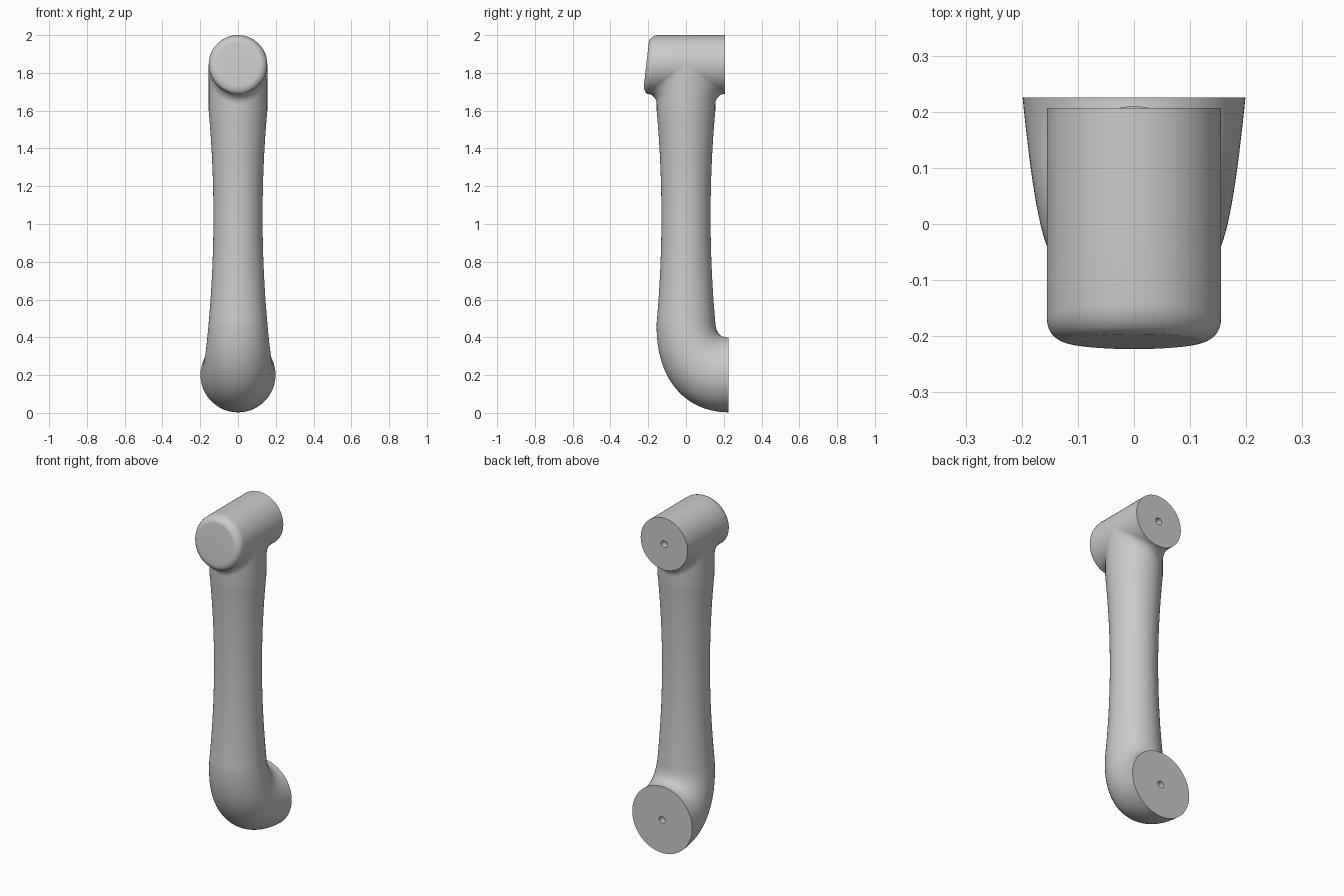
import bpy, bmesh
from math import sin, cos, pi, sqrt
from mathutils import Vector

if "Cube" in bpy.data.objects:
    bpy.data.objects.remove(bpy.data.objects["Cube"])

N = 96
ANG = [2 * pi * i / N for i in range(N)]
R, ZC = 0.155, 1.845          # head radius and axis height


def loft(name, rings, cap_start=False, cap_end=False):
    bm = bmesh.new()
    vr = [[bm.verts.new(p) for p in r] for r in rings]
    for a, b in zip(vr, vr[1:]):
        for i in range(N):
            j = (i + 1) % N
            bm.faces.new((a[i], a[j], b[j], b[i]))
    if cap_start:
        bm.faces.new(vr[0])
    if cap_end:
        bm.faces.new(vr[-1])
    bmesh.ops.recalc_face_normals(bm, faces=bm.faces)
    # open shells: make sure the side walls face outward
    f = max(bm.faces, key=lambda f: f.calc_center_median().x)
    if f.normal.x < 0:
        bmesh.ops.reverse_faces(bm, faces=bm.faces)
    me = bpy.data.meshes.new(name)
    bm.to_mesh(me)
    bm.free()
    ob = bpy.data.objects.new(name, me)
    bpy.context.collection.objects.link(ob)
    bpy.ops.object.select_all(action='DESELECT')
    ob.select_set(True)
    bpy.context.view_layer.objects.active = ob
    bpy.ops.object.shade_smooth_by_angle(angle=0.6)
    return ob


def bezier(pts, t):
    a, b, c, d = (Vector(p) for p in pts)
    s = 1 - t
    return a * s**3 + b * 3 * s * s * t + c * 3 * s * t * t + d * t**3


def y_ring(y, z, r):
    return [(r * cos(a), y, z + r * sin(a)) for a in ANG]


def bolt_hole(y, z):
    return [y_ring(y, z, 0.02), y_ring(y - 0.04, z, 0.02)]


# Waisted tube, flaring into a fillet under the head
rings = []
for k in range(25):
    z = 0.48 + 1.12 * k / 24
    r = 0.13 + 0.025 * ((z - 1.04) / 0.56) ** 2
    rings.append([(r * cos(a), r * sin(a), z) for a in ANG])
F = 0.055
for k in range(9):
    th = pi / 2 * k / 8
    ring = []
    for a in ANG:
        x = R * cos(a)
        zs = ZC - sqrt(max(0, R * R - x * x))
        ring.append((x, sin(a) * (R + F * (1 - cos(th))), zs - F * (1 - sin(th))))
    rings.append(ring)
loft("arm_tube", rings)

# Elbow widening from the tube to the lower joint face
outer = [(-0.155, 0.48), (-0.165, 0.20), (-0.02, 0.005), (0.225, 0.003)]
inner = [(0.155, 0.48), (0.16, 0.42), (0.18, 0.40), (0.225, 0.40)]
rings = []
for k in range(33):
    t = k / 32
    o, i = bezier(outer, t), bezier(inner, t)
    c, h, w = (o + i) / 2, (i - o) / 2, 0.155 + 0.0435 * t
    rings.append([(w * cos(a), c.x + h.x * sin(a), c.y + h.y * sin(a)) for a in ANG])
loft("lower_elbow", rings + bolt_hole(0.225, 0.2015), cap_end=True)


# Head barrel, cut on a slant where the front cap begins
def slant(top, bottom, r):
    mid, half = (top + bottom) / 2, (top - bottom) / 2
    return [(r * cos(a), mid + half * sin(a), ZC + r * sin(a)) for a in ANG]


seam = slant(-0.02, -0.2, R)
loft("head_barrel", [seam, y_ring(0.207, ZC, R)] + bolt_hole(0.207, ZC), cap_end=True)

# Front cap with a rounded rim and a slightly tilted face
rings = [seam]
for k in range(11):
    th = pi / 2 * k / 10
    r = R - 0.04 * (1 - cos(th))
    top = -0.14 - 0.057 * sin(th)
    bottom = -0.201 - 0.022 * sin(th)
    rings.append(slant(top, bottom, r))
loft("head_cap", rings, cap_end=True)
